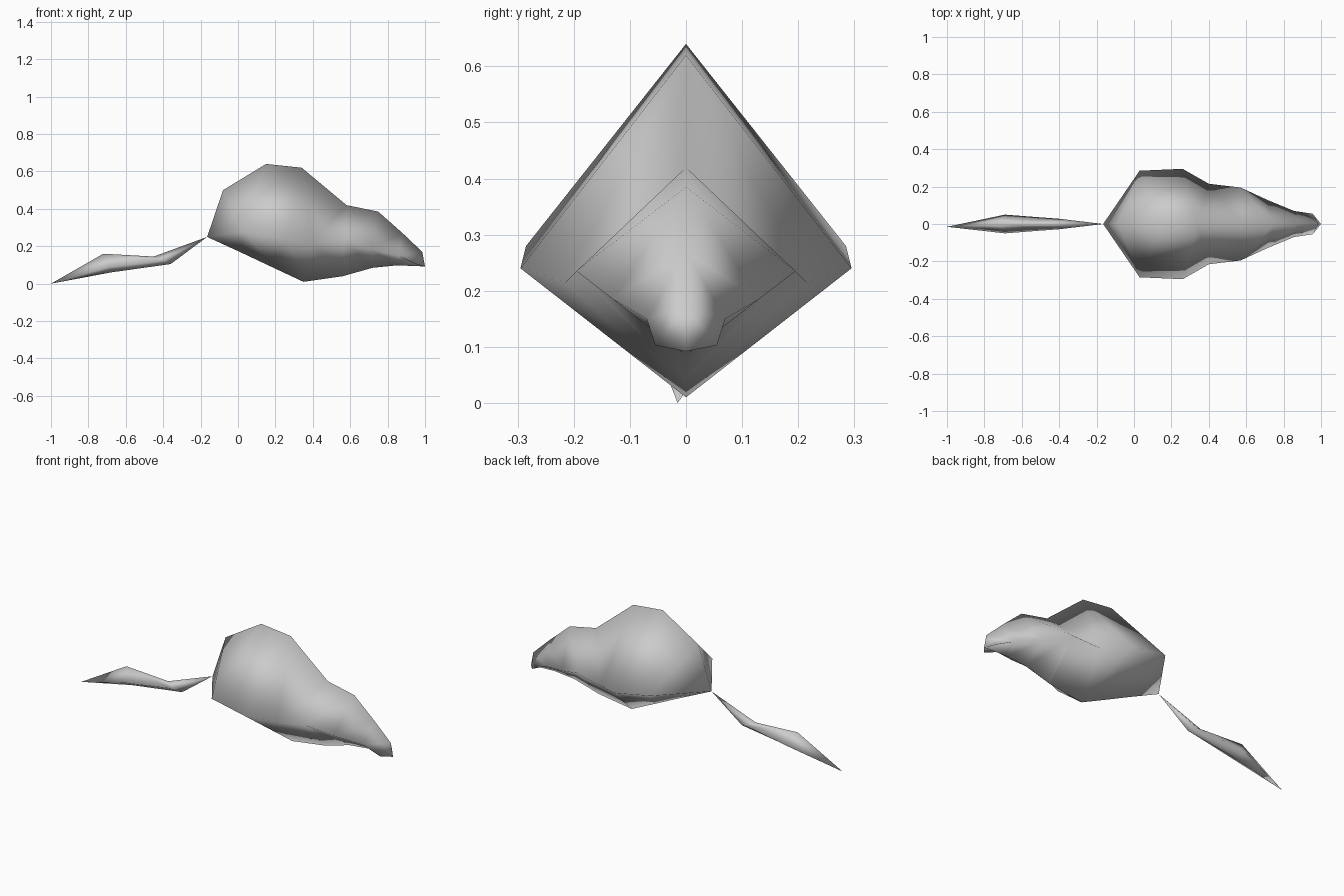
import bpy
import bmesh

if "Cube" in bpy.data.objects:
    bpy.data.objects.remove(bpy.data.objects["Cube"], do_unlink=True)

grey = bpy.data.materials.new("plain grey")
grey.use_nodes = True
grey.diffuse_color = (0.6, 0.6, 0.6, 1)
grey.node_tree.nodes["Principled BSDF"].inputs["Base Color"].default_value = (0.6, 0.6, 0.6, 1)


def loft(name, start, stations, end=None, creases=()):
    """Diamond rings (top, side, bottom) joined from a start point to a tip or cap."""
    bm = bmesh.new()
    first = bm.verts.new(start)
    rings = []
    for (tx, tz), (sx, sy, sz), (bx, bz) in stations:
        points = [(tx, 0, tz), (sx, sy, sz), (bx, 0, bz), (sx, -sy, sz)]
        rings.append([bm.verts.new(p) for p in points])
    for i in range(4):
        bm.faces.new((first, rings[0][i], rings[0][(i + 1) % 4]))
    # Diagonals run from each side corner to the next top or bottom corner
    for a, b in zip(rings, rings[1:]):
        for side in (1, 3):
            for ridge in (0, 2):
                bm.faces.new((a[side], a[ridge], b[ridge]))
                bm.faces.new((a[side], b[ridge], b[side]))
    if end:
        tip = bm.verts.new(end)
        for i in range(4):
            bm.faces.new((tip, rings[-1][i], rings[-1][(i + 1) % 4]))
    else:
        bm.faces.new(rings[-1])
    bmesh.ops.recalc_face_normals(bm, faces=bm.faces)
    for face in bm.faces:
        face.smooth = True
    # Folds of the cheek and mouth stay sharp
    for i in creases:
        for side in (1, 3):
            edge = bm.edges.get((rings[i][side], rings[i][2]))
            edge.smooth = False
    mesh = bpy.data.meshes.new(name)
    bm.to_mesh(mesh)
    bm.free()
    mesh.materials.append(grey)
    obj = bpy.data.objects.new(name, mesh)
    bpy.context.collection.objects.link(obj)
    return obj


# Body and head, from rump to nose
loft("body", (-0.165, 0, 0.25), [
    ((-0.08, 0.50), (0.03, 0.285, 0.28), (0.02, 0.165)),
    ((0.15, 0.64), (0.26, 0.295, 0.24), (0.20, 0.08)),
    ((0.34, 0.62), (0.40, 0.215, 0.215), (0.35, 0.01)),
    ((0.58, 0.42), (0.57, 0.195, 0.235), (0.56, 0.04)),
    ((0.75, 0.385), (0.71, 0.13, 0.185), (0.72, 0.085)),
    ((0.88, 0.27), (0.855, 0.07, 0.15), (0.85, 0.098)),
    ((0.985, 0.17), (0.955, 0.055, 0.103), (1.0, 0.092)),
], creases=(3, 5))

# Tail, from rump to tip
loft("tail", (-0.165, 0, 0.25), [
    ((-0.45, 0.145), (-0.40, 0.028, 0.125), (-0.36, 0.105)),
    ((-0.72, 0.16), (-0.69, 0.05, 0.09), (-0.68, 0.06)),
], end=(-1.0, -0.015, 0.0))
